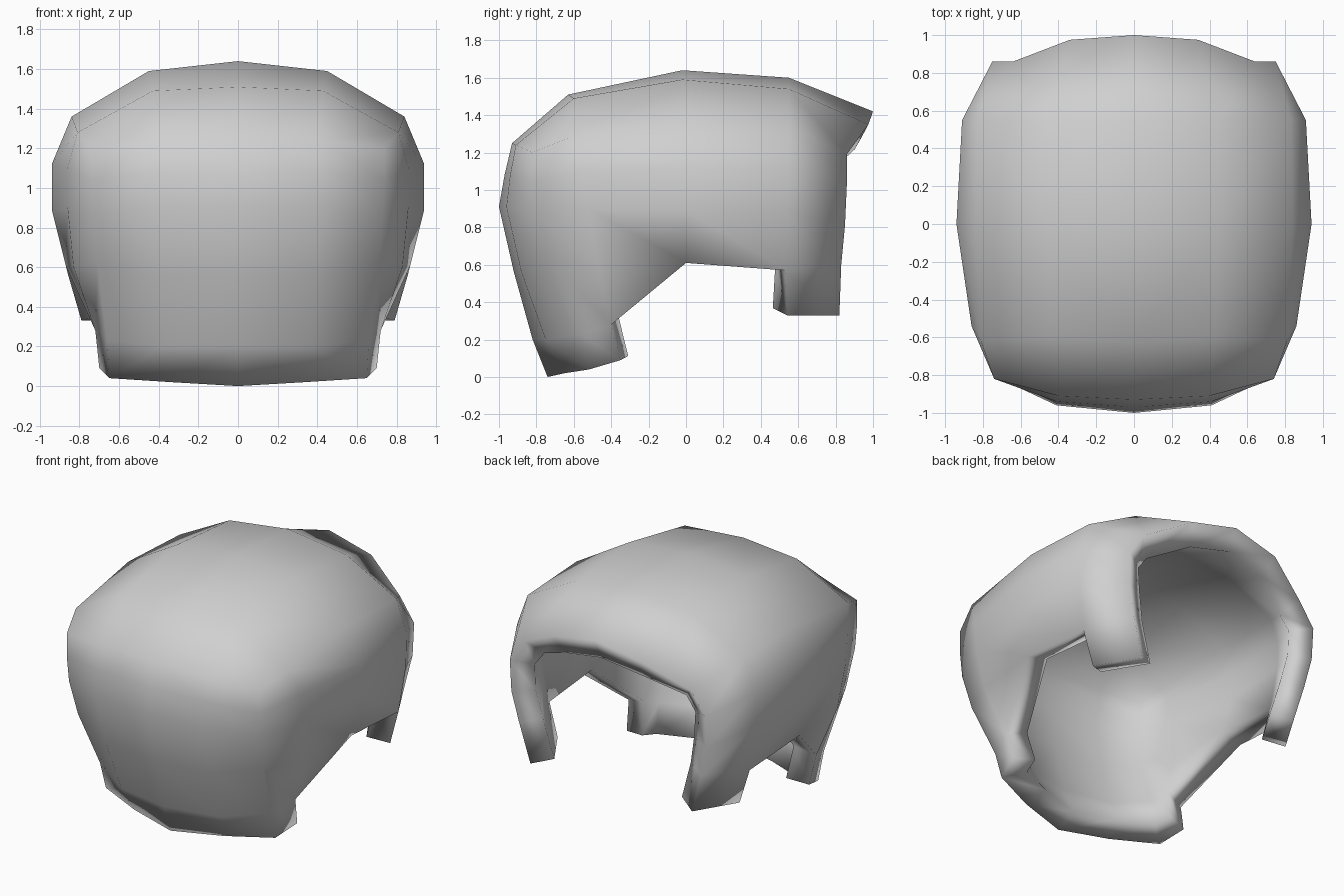
import bpy
import bmesh

cube = bpy.data.objects.get("Cube")
if cube:
    bpy.data.objects.remove(cube)

# Vertical profiles of the wall, from upper rim down, around the left half
wall = {
    "front_middle": [(0, -.93, 1.25), (0, -.97, 1.08), (0, -1, .91),
                     (0, -.92, .56), (0, -.82, .2), (0, -.74, 0)],
    "front_outer": [(.4, -.91, 1.24), (.41, -.94, 1.08), (.41, -.96, .91),
                    (.4, -.88, .56), (.37, -.75, .2), (.34, -.65, .02)],
    "front_corner": [(.74, -.82, 1.2), (.74, -.82, 1.04), (.73, -.81, .87),
                     (.71, -.74, .62), (.66, -.57, .23), (.65, -.52, .04)],
    "side_front": [(.81, -.62, 1.28), (.86, -.54, 1.1), (.86, -.52, .9),
                   (.83, -.47, .6), (.72, -.4, .28), (.7, -.35, .09)],
    "side_middle": [(.84, 0, 1.36), (.94, 0, 1.12), (.94, 0, .89), (.87, 0, .61)],
    "side_back": [(.83, .55, 1.34), (.91, .55, 1.12), (.91, .54, .89),
                  (.86, .53, .57), (.79, .54, .33)],
    "back_corner": [(.64, .86, 1.19), (.75, .86, 1.03), (.745, .85, .81),
                    (.7, .83, .6), (.62, .82, .33)],
}
# Crown lines, from behind the front rim to the back lip
crown_middle = [(0, -.63, 1.51), (0, -.02, 1.64), (0, .55, 1.6), (0, 1, 1.42)]
crown_outer = [(.43, -.6, 1.49), (.45, -.02, 1.59), (.45, .55, 1.54), (.34, .975, 1.35)]

bm = bmesh.new()


def add_line(points):
    return [bm.verts.new(p) for p in points]


def bridge(first, second):
    """Fill quads between two lines, as far as the shorter one reaches."""
    for i in range(min(len(first), len(second)) - 1):
        bm.faces.new((first[i], first[i + 1], second[i + 1], second[i]))


columns = [add_line(points) for points in wall.values()]
for left, right in zip(columns, columns[1:]):
    bridge(left, right)

# Slanted lower edge of the side opening
front_side, middle_side = columns[3], columns[4]
bm.faces.new((front_side[3], front_side[4], middle_side[3]))

# Crown patches joined to the wall's upper rim
rim = [column[0] for column in columns]
middle, outer = add_line(crown_middle), add_line(crown_outer)
bridge(middle, outer)
bridge(outer, rim[3:])
bm.faces.new((rim[0], rim[1], outer[0], middle[0]))
bm.faces.new((rim[1], rim[2], rim[3], outer[0]))

bmesh.ops.recalc_face_normals(bm, faces=bm.faces)
bm.faces.ensure_lookup_table()
if bm.faces[0].normal.y > 0:
    bmesh.ops.reverse_faces(bm, faces=bm.faces)
for face in bm.faces:
    face.smooth = True

mesh = bpy.data.meshes.new("curved_shell")
bm.to_mesh(mesh)
bm.free()
shell = bpy.data.objects.new("curved_shell", mesh)
bpy.context.collection.objects.link(shell)

# Other half and wall thickness
mirror = shell.modifiers.new("mirror", 'MIRROR')
mirror.use_clip = True
thickness = shell.modifiers.new("thickness", 'SOLIDIFY')
thickness.thickness = 0.155
thickness.offset = -1
thickness.use_even_offset = True

# Plain grey surface
grey = bpy.data.materials.new("light_grey")
grey.use_nodes = True
colour = (0.63, 0.63, 0.63, 1)
grey.diffuse_color = colour
grey.node_tree.nodes["Principled BSDF"].inputs["Base Color"].default_value = colour
mesh.materials.append(grey)
